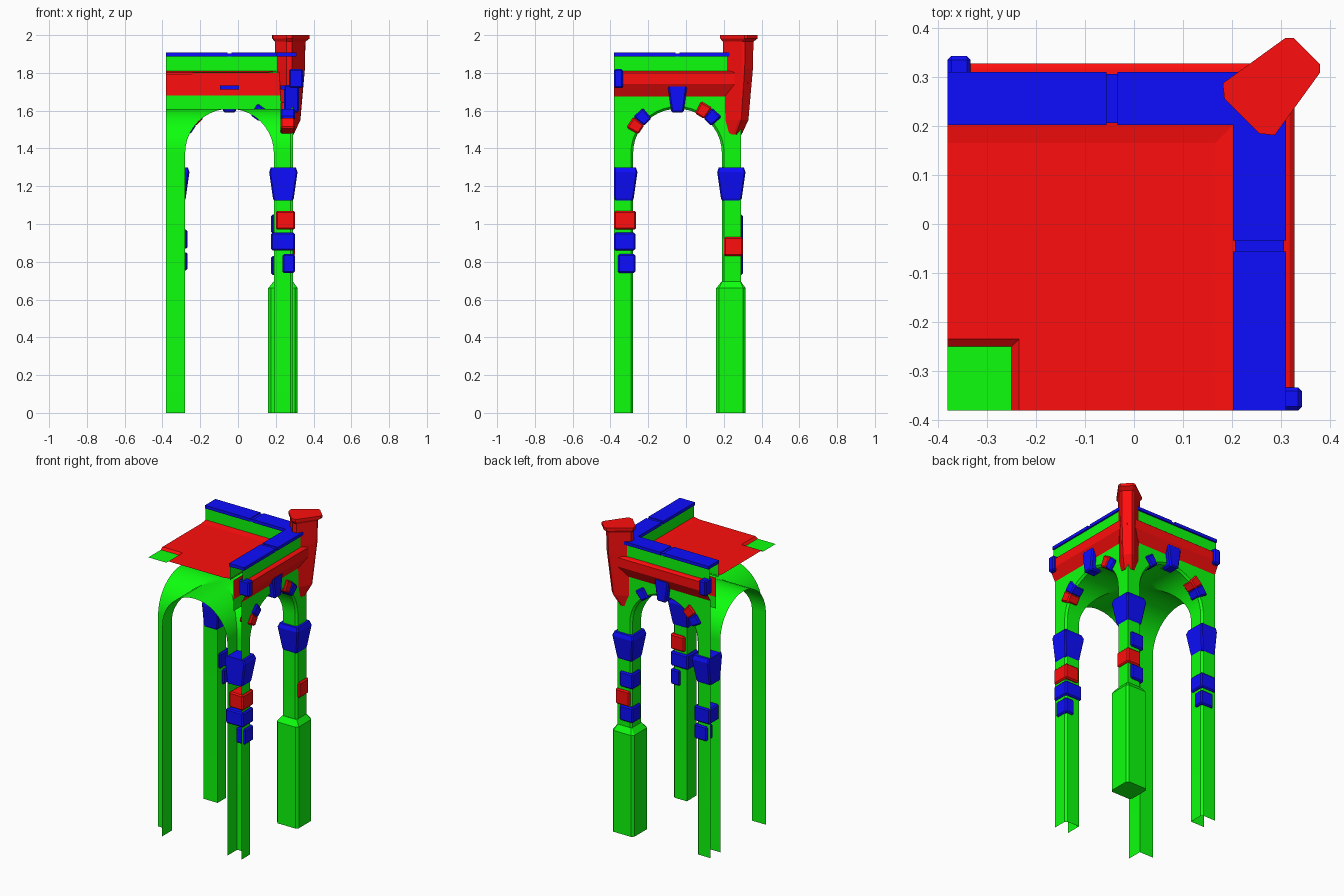
import bpy, bmesh, math
from mathutils import Matrix, Vector

if "Cube" in bpy.data.objects:
    bpy.data.objects.remove(bpy.data.objects["Cube"])

def mat(name, c):
    m = bpy.data.materials.new(name)
    m.diffuse_color = (*c, 1)
    m.use_nodes = True
    m.node_tree.nodes["Principled BSDF"].inputs["Base Color"].default_value = m.diffuse_color
    return m

GREEN, RED, BLUE = mat("green", (.004, 1, .004)), mat("red", (1, .004, .004)), mat("blue", (.004, .004, 1))
LO, A, B, OUT = -.38, -.28, .19, .29      # open edge, arch span, outer wall face
C, R, SPRING = (A + B) / 2, (B - A) / 2, 1.375
N = 20

def finish(name, bm, m, swap=False):
    """Turn a bmesh into an object; swap exchanges x and y for the twin wall."""
    if swap:
        for v in bm.verts:
            v.co.x, v.co.y = v.co.y, v.co.x
        bmesh.ops.reverse_faces(bm, faces=bm.faces[:])
    me = bpy.data.meshes.new(name)
    bm.to_mesh(me)
    bm.free()
    me.materials.append(m)
    ob = bpy.data.objects.new(name, me)
    bpy.context.collection.objects.link(ob)
    return ob

def poly(bm, pts):
    return bm.faces.new([bm.verts.new(p) for p in pts])

def loft(name, rings, m):
    bm = bmesh.new()
    vs = [[bm.verts.new(p) for p in r] for r in rings]
    n = len(vs[0])
    for a, b in zip(vs, vs[1:]):
        for i in range(n):
            bm.faces.new((a[i], a[(i + 1) % n], b[(i + 1) % n], b[i]))
    bm.faces.new(vs[0])
    bm.faces.new(vs[-1])
    bmesh.ops.recalc_face_normals(bm, faces=bm.faces[:])
    return finish(name, bm, m)

def block(name, lo, hi, m, swap=False, bevel=.008, rot=0, taper=1):
    """Bevelled stone; rot turns it in the wall plane, taper narrows its foot."""
    lo, hi = Vector(lo), Vector(hi)
    mid, s = (lo + hi) / 2, hi - lo
    bm = bmesh.new()
    bmesh.ops.create_cube(bm, size=1)
    for v in bm.verts:
        if v.co.z < 0:
            v.co.x *= taper
        v.co = Vector((v.co.x * s.x, v.co.y * s.y, v.co.z * s.z))
    if bevel:
        bmesh.ops.bevel(bm, geom=bm.edges[:], offset=bevel, segments=1, affect='EDGES')
    bm.transform(Matrix.Translation(mid) @ Matrix.Rotation(rot, 4, 'Y'))
    return finish(name, bm, m, swap)

def corner_sweep(name, profile, m, end=LO, close=False):
    """Run a (distance, height) profile around the outer corner with a mitre."""
    bm = bmesh.new()
    rows = [[bm.verts.new(p) for p in ((end, d, z), (d, d, z), (d, end, z))] for d, z in profile]
    for a, b in zip(rows, rows[1:] + (rows[:1] if close else [])):
        for i in (0, 1):
            bm.faces.new((a[i], a[i + 1], b[i + 1], b[i]))
    if close:
        for i in (0, 2):
            bm.faces.new([r[i] for r in rows])
    bmesh.ops.recalc_face_normals(bm, faces=bm.faces[:])
    return finish(name, bm, m)

# Groin vault with the inner faces of the four piers
IN = OUT - .012
arch = [C - R * math.cos(math.pi * i / N) for i in range(N + 1)]
grid = [LO] + arch + [IN]
def f(t):
    return SPRING + math.sqrt(max(0, R * R - (t - C) ** 2))
bm = bmesh.new()
def P(i, j):
    return (grid[i], grid[j], max(f(grid[i]), f(grid[j])))
for i in range(N + 2):
    for j in range(N + 2):
        xin, yin = 0 < i <= N, 0 < j <= N
        if not (xin or yin):
            continue
        a, b, c, d = P(i, j), P(i, j + 1), P(i + 1, j + 1), P(i + 1, j)
        if xin and yin and i == j:
            poly(bm, (a, b, c)); poly(bm, (a, c, d))
        elif xin and yin and i + j == N + 1:
            poly(bm, (a, b, d)); poly(bm, (b, c, d))
        else:
            poly(bm, (a, b, c, d))
for t, sgn in ((A, 1), (B, -1)):
    for u0, u1 in ((LO, A), (B, IN)):
        q = [(t, u0, 0), (t, u1, 0), (t, u1, SPRING), (t, u0, SPRING)][::sgn]
        poly(bm, q)
        poly(bm, [(y, x, z) for x, y, z in q][::-1])
bmesh.ops.remove_doubles(bm, verts=bm.verts[:], dist=1e-5)
for face in bm.faces:
    face.smooth = abs(face.normal.z) > 1e-3
vault = finish("groin_vault_and_piers", bm, GREEN)
bpy.context.view_layer.objects.active = vault
vault.select_set(True)
bpy.ops.object.shade_smooth_by_angle(angle=math.radians(25))

# Outer arcade walls with a chamfered arch edge
def outline(r):
    pts = [(C - r * math.cos(math.pi * i / N), SPRING + r * math.sin(math.pi * i / N)) for i in range(N + 1)]
    return [(C - r, 0)] + pts + [(C + r, 0)]
TOP = 1.685
for swap in (False, True):
    bm = bmesh.new()
    p, q = outline(R), outline(R + .012)
    for k in range(len(p) - 1):
        (x0, z0), (x1, z1), (u0, w0), (u1, w1) = p[k], p[k + 1], q[k], q[k + 1]
        poly(bm, ((x0, IN, z0), (x1, IN, z1), (u1, OUT, w1), (u0, OUT, w0)))
        if 0 < k < len(p) - 2:
            poly(bm, ((u0, OUT, w0), (u1, OUT, w1), (u1, OUT, TOP), (u0, OUT, TOP)))
    for x0, x1 in ((LO, q[0][0]), (q[-1][0], OUT)):
        poly(bm, ((x1, OUT, 0), (x0, OUT, 0), (x0, OUT, TOP), (x1, OUT, TOP)))
    bmesh.ops.remove_doubles(bm, verts=bm.verts[:], dist=1e-5)
    bmesh.ops.recalc_face_normals(bm, faces=bm.faces[:])
    finish("arcade_wall", bm, GREEN, swap)

# Wide corner pillar base with chamfered corners
def octo(x0, x1, y0, y1, c, z):
    return [(x1, y0 + c, z), (x1, y1 - c, z), (x1 - c, y1, z), (x0 + c, y1, z),
            (x0, y1 - c, z), (x0, y0 + c, z), (x0 + c, y0, z), (x1 - c, y0, z)]
loft("corner_pillar_base", [octo(.16, .316, .16, .316, .014, 0), octo(.16, .316, .16, .316, .014, .66),
                            octo(.188, .291, .188, .291, .003, .695)], GREEN)

# Tapered capitals, cut off at the open edge
def capital(name, cx, cy):
    rings = []
    for z, h in ((1.125, .05), (1.135, .055), (1.275, .075), (1.30, .066)):
        rings.append(octo(max(LO, cx - h), cx + h, max(LO, cy - h), cy + h, .007, z))
    loft(name, rings, BLUE)
capital("corner_capital", .24, .24)
capital("right_capital", .24, -.332)
capital("back_capital", -.332, .24)

# Loose stones set into the piers
for lo, hi, m in (
    ((.20, LO, .97), (.301, -.265, 1.07), RED),
    ((.175, LO, .86), (.301, -.268, .955), BLUE),
    ((.235, -.36, .74), (.301, -.268, .84), BLUE),
    ((LO, .20, .87), (-.267, .301, .97), BLUE),
    ((-.36, .235, .755), (-.267, .301, .85), BLUE),
    ((.175, .21, .95), (.27, .301, 1.05), BLUE),
    ((.20, .20, .83), (.301, .301, .93), RED),
    ((.175, .21, .73), (.27, .301, .83), BLUE)):
    block("pier_stone", lo, hi, m)

# Keystones and arch stones on both walls
for swap, stones in ((False, ((54, BLUE), (134, RED), (147, BLUE))),
                     (True, ((59, RED), (46, BLUE), (134, BLUE), (147, RED)))):
    block("keystone", (C - .052, .243, 1.59), (C + .052, .322, 1.735), BLUE, swap, taper=.62)
    block("keystone_back", (C - .05, .226, 1.712), (C + .05, .25, 1.733), BLUE, swap, bevel=0)
    for deg, m in stones:
        a = math.radians(deg)
        cx, cz = C + .264 * math.cos(a), SPRING + .264 * math.sin(a)
        block("arch_stone", (cx - .034, .225, cz - .036), (cx + .034, .303, cz + .036), m, swap,
              rot=math.pi / 2 - a, taper=.85)
    # Corbel at the open end of the cornice
    block("cornice_corbel", (LO, .27, 1.72), (-.333, .343, 1.82), BLUE, swap)

# Cornice, its backing, parapet and roof
corner_sweep("cornice", [(OUT, 1.675), (.327, 1.742), (.327, 1.80), (.317, 1.808), (.30, 1.81)], RED)
corner_sweep("cornice_backing", [(.235, 1.68), (.235, 1.805)], RED)
corner_sweep("wall_backing", [(.235, 1.605), (.235, 1.68)], GREEN)
corner_sweep("parapet", [(.30, 1.805), (.30, 1.89), (.21, 1.89), (.21, 1.80)], GREEN)
corner_sweep("roof", [(-.25, 1.79), (-.235, 1.803), (.165, 1.803), (.212, 1.81)], RED)
bm = bmesh.new()
poly(bm, ((LO, LO, 1.79), (-.25, LO, 1.79), (-.25, -.25, 1.79), (LO, -.25, 1.79)))
finish("roof_corner_panel", bm, GREEN)

# Coping slabs with a narrow joint on each side
corner_sweep("coping_corner", [(.202, 1.887), (.31, 1.887), (.31, 1.907), (.202, 1.907)], BLUE, end=-.034, close=True)
for swap in (False, True):
    block("coping_end", (LO, .202, 1.887), (-.056, .31, 1.907), BLUE, swap, bevel=0)
    block("coping_joint", (-.06, .206, 1.887), (-.03, .306, 1.902), BLUE, swap, bevel=0)

# Diagonal rain hopper on the corner
def hopper(z, u0, u1, h0, h1):
    s = math.sqrt(.5)
    uv = [(u0, -h0 * .67), (u0 + .02, -h0), (u1 - .012, -h1), (u1, -h1 * .75)]
    uv += [(u, -v) for u, v in reversed(uv)]
    return [((u - v) * s, (u + v) * s, z) for u, v in uv]
loft("rain_hopper", [hopper(1.475, .34, .395, .045, .03), hopper(1.55, .33, .44, .058, .036),
                     hopper(1.82, .32, .47, .064, .041), hopper(1.965, .32, .474, .064, .041),
                     hopper(1.982, .311, .4985, .075, .05), hopper(2.0, .311, .4985, .075, .05)], RED)
